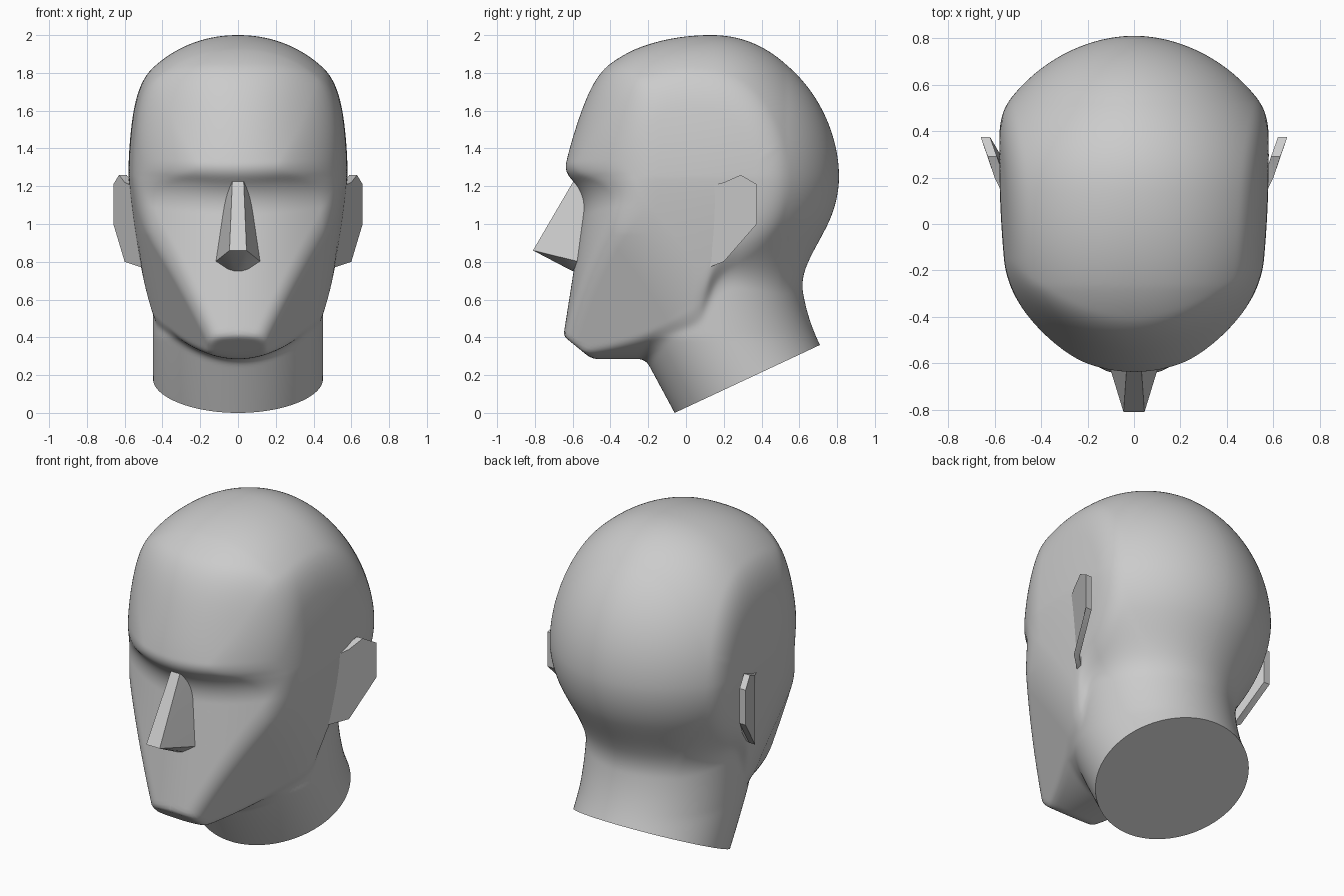
import bpy, bmesh, math
from mathutils import Vector

if "Cube" in bpy.data.objects:
    bpy.data.objects.remove(bpy.data.objects["Cube"])


def clamp(v, lo, hi):
    return max(lo, min(hi, v))


def smax(a, b, k):
    """Rounded intersection of two volumes."""
    h = max(k - abs(a - b), 0) / k
    return max(a, b) + h * h * k / 4


def smin(a, b, k):
    """Rounded union of two volumes."""
    return -smax(-a, -b, k)


def add_object(name, bm, angle, mirror=False):
    bmesh.ops.recalc_face_normals(bm, faces=bm.faces)
    mesh = bpy.data.meshes.new(name)
    bm.to_mesh(mesh)
    bm.free()
    obj = bpy.data.objects.new(name, mesh)
    bpy.context.collection.objects.link(obj)
    bpy.ops.object.select_all(action='DESELECT')
    obj.select_set(True)
    bpy.context.view_layer.objects.active = obj
    if mirror:
        obj.modifiers.new("mirror", 'MIRROR')
    bpy.ops.object.shade_smooth_by_angle(angle=math.radians(angle))
    return obj


# Skull: egg-shaped ball with forehead plane and cut under the brow
def skull_field(x, y, z):
    p = 2.08 - 0.16 * clamp((y - 0.13) / 0.4, -1, 1)
    s = (abs(x / 0.68) ** p
         + abs((y - 0.13) / (0.80 if y < 0.13 else 0.68)) ** p
         + abs((z - 1.25) / (0.75 if z > 1.25 else 0.65)) ** p)
    ball = 0.68 * (s ** (1 / p) - 1)
    depth = y + 0.655 - x * x
    forehead = 0.317 * (z - 1.3) - depth
    brow = (1.29 - 1.1 * depth - z) / 1.5
    return smax(smax(ball, forehead, 0.08), brow, 0.04)


# Face: wedge bounded by front, cheek, chin bevel, under-jaw and rear jaw
def face_field(x, y, z):
    front = -0.65 + 0.157 * (z - 0.4) + 0.8 * x * x - y
    cheek = 0.874 * x - 0.347 * y - 0.337 * z - 0.218
    chin = -0.634 * y - 0.775 * z - 0.0958
    under = 0.285 + 1.1 * x * x - z
    rear = 0.932 * y - 0.358 * z + 0.117
    f = smax(front, cheek, 0.06)
    f = smax(f, chin, 0.02)
    f = smax(f, under, 0.025)
    f = smax(f, rear, 0.05)
    return max(f, z - 1.35)


# Sides: gently bowed side planes with the temples cut back
def side_field(x, y, z):
    w = 0.58 - 0.1 * (y - 0.3) ** 2
    if z > 1.25:
        w -= 0.22 * (z - 1.25) ** 2
    else:
        w -= 0.166 * (1.25 - z) ** 1.3
    temple = clamp((z - 0.95) / 0.3, 0, 1)
    return x - w + 1.2 * temple * max(-y - 0.15, 0) ** 2


# Neck: leaning elliptical column flaring at the back
def neck_field(x, y, z):
    yf = -0.06 - 0.54 * clamp(z, -0.1, 0.4)
    yb = 0.608 + 0.57 * (clamp(z, 0, 0.78) - 0.78) ** 2
    c, h = (yf + yb) / 2, (yb - yf) / 2
    column = 0.45 * (math.hypot(x / 0.45, (y - c) / h) - 1)
    return max(column, -0.25 - z, z - 1.0)


def head_field(x, y, z):
    f = smin(skull_field(x, y, z), face_field(x, y, z), 0.08)
    f = smax(f, side_field(x, y, z), 0.05)
    return smin(f, neck_field(x, y, z), 0.04 + 0.1 * clamp((y - 0.1) / 0.4, 0, 1))


# Head: half sphere pushed out onto the combined form, then mirrored
centre = Vector((0, 0, 1))
bm = bmesh.new()
bmesh.ops.create_icosphere(bm, subdivisions=7, radius=1)
bmesh.ops.bisect_plane(bm, geom=bm.verts[:] + bm.edges[:] + bm.faces[:], dist=1e-5,
                       plane_co=(0, 0, 0), plane_no=(1, 0, 0), clear_inner=True)
for v in bm.verts:
    if abs(v.co.x) < 2e-5:
        v.co.x = 0
    dx, dy, dz = v.co.normalized()
    lo, hi = 0.2, 1.7
    for _ in range(16):
        r = (lo + hi) / 2
        if head_field(dx * r, dy * r, 1 + dz * r) < 0:
            lo = r
        else:
            hi = r
    v.co = centre + Vector((dx, dy, dz)) * lo

# Slanted neck base
cut = bmesh.ops.bisect_plane(bm, geom=bm.verts[:] + bm.edges[:] + bm.faces[:], dist=1e-5,
                             plane_co=(0, -0.06, 0), plane_no=(0, 0.4235, -0.906),
                             clear_outer=True)
rim = [g for g in cut['geom_cut'] if isinstance(g, bmesh.types.BMVert)]
bm.faces.new(sorted(rim, key=lambda v: v.co.y))
add_object("head", bm, 40, mirror=True)

# Nose: faceted wedge
bm = bmesh.new()
for x, y, z in [(0.03, -0.597, 1.225), (0.045, -0.81, 0.86), (0.12, -0.565, 0.80),
                (0.05, -0.595, 0.76), (0.015, -0.60, 0.75), (0.065, -0.48, 1.22),
                (0.10, -0.42, 0.85)]:
    for s in (1, -1):
        bm.verts.new((s * x, y, z))
bmesh.ops.convex_hull(bm, input=bm.verts)
add_object("nose", bm, 20)

# Ears: flared flat plates
bm = bmesh.new()
outline = [(0.54, 0.08, 1.19), (0.60, 0.20, 1.22), (0.63, 0.29, 1.26), (0.66, 0.375, 1.21),
           (0.66, 0.375, 1.00), (0.60, 0.20, 0.80), (0.51, 0.12, 0.77)]
plate = bm.faces.new([bm.verts.new(p) for p in outline])
inner = bmesh.ops.extrude_face_region(bm, geom=[plate], use_keep_orig=True)
for g in inner['geom']:
    if isinstance(g, bmesh.types.BMVert):
        g.co.x -= 0.04
add_object("ears", bm, 30, mirror=True)
